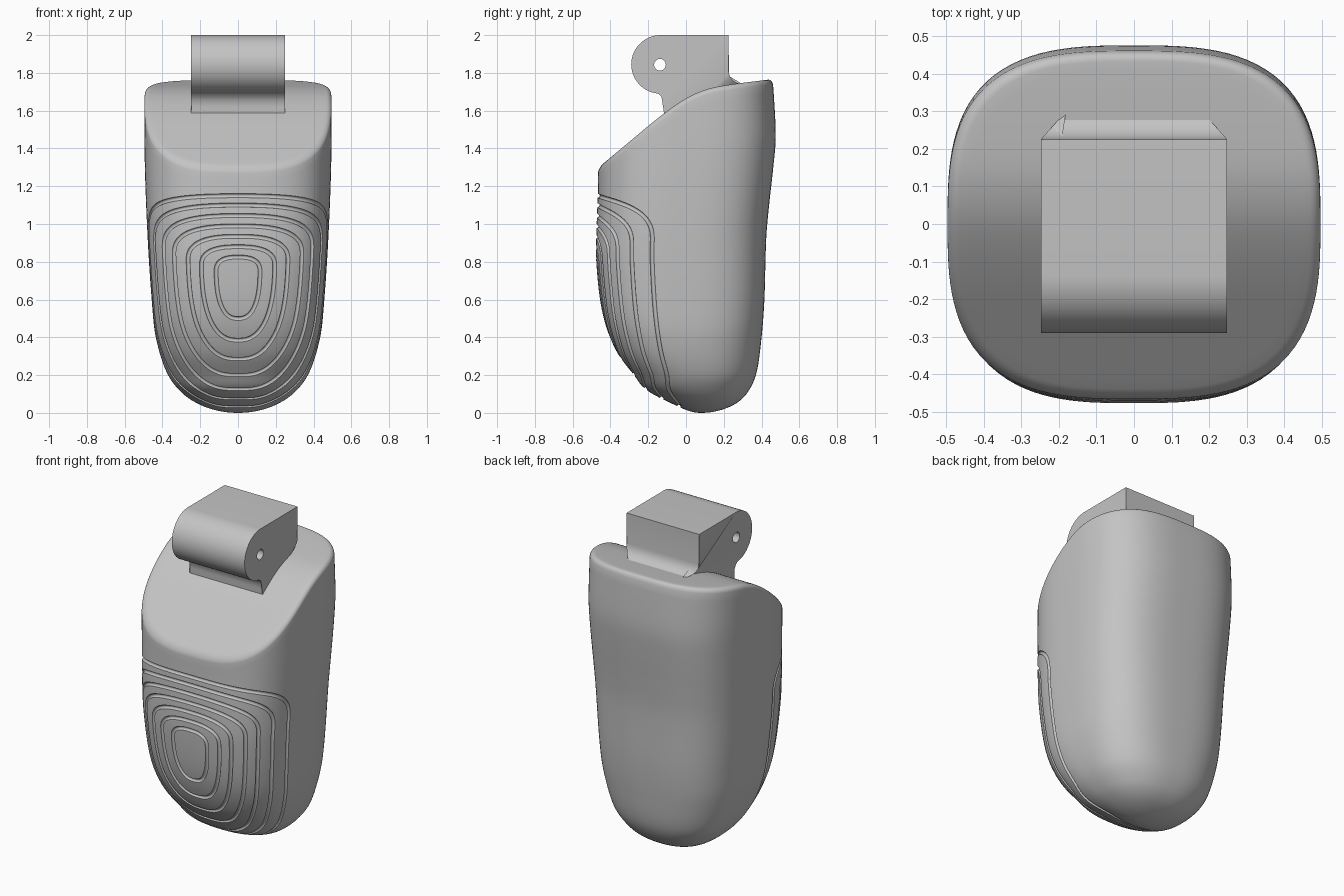
import bpy, bmesh
from math import sin, cos, pi, radians, sqrt
from mathutils import Vector

default_cube = bpy.data.objects.get("Cube")
if default_cube:
    bpy.data.objects.remove(default_cube, do_unlink=True)

grey = bpy.data.materials.new("plain_grey")
grey.use_nodes = True
grey.diffuse_color = (0.55, 0.55, 0.55, 1)
grey.node_tree.nodes["Principled BSDF"].inputs["Base Color"].default_value = (0.55, 0.55, 0.55, 1)


def smooth_curve(points, root=False):
    """Return a smooth function through (key, value) points."""
    keys = [sqrt(p[0]) if root else p[0] for p in points]
    vals = [p[1] for p in points]
    last = len(keys) - 1

    def slope(i):
        a, b = max(i - 1, 0), min(i + 1, last)
        return (vals[b] - vals[a]) / (keys[b] - keys[a])

    slopes = [slope(i) for i in range(last + 1)]

    def value(key):
        key = sqrt(max(key, 0)) if root else key
        key = min(max(key, keys[0]), keys[-1])
        i = 0
        while i < last - 1 and key > keys[i + 1]:
            i += 1
        h = keys[i + 1] - keys[i]
        t = (key - keys[i]) / h
        return ((2*t**3 - 3*t**2 + 1) * vals[i] + (t**3 - 2*t**2 + t) * h * slopes[i]
                + (3*t**2 - 2*t**3) * vals[i + 1] + (t**3 - t**2) * h * slopes[i + 1])
    return value


# Body outline by height, and the sloping top by depth
half_width = smooth_curve([(0, 0), (.02, .14), (.05, .215), (.1, .29), (.2, .37), (.4, .435),
                           (.6, .457), (1, .482), (1.4, .495), (1.9, .495)], True)
front_y = smooth_curve([(0, .08), (.04, -.055), (.13, -.22), (.2, -.275), (.33, -.37), (.52, -.44),
                        (.8, -.475), (1, -.473), (1.16, -.467), (1.4, -.465), (1.9, -.46)], True)
back_y = smooth_curve([(0, .08), (.02, .2), (.05, .265), (.1, .32), (.2, .37), (.4, .4), (.6, .415),
                       (.93, .425), (1.1, .44), (1.3, .462), (1.45, .475), (1.6, .47), (1.9, .45)], True)
squareness = smooth_curve([(0, 2.2), (.2, 2.5), (.6, 2.9), (1.9, 3)])
top_z = smooth_curve([(-.48, 1.285), (-.3, 1.435), (-.13, 1.575), (0, 1.665), (.1, 1.71),
                      (.2, 1.733), (.48, 1.77)])


def skin(angle, z):
    """Point on the body; angle 0 faces the front."""
    n = squareness(z)
    s, c = sin(angle), cos(angle)
    r = (abs(s)**n + abs(c)**n) ** (-1 / n)
    f, b = front_y(z), back_y(z)
    return Vector((half_width(z) * r * s, (f + b) / 2 - (b - f) / 2 * r * c, z))


def finish(bm, name):
    bmesh.ops.recalc_face_normals(bm, faces=bm.faces)
    mesh = bpy.data.meshes.new(name)
    bm.to_mesh(mesh)
    bm.free()
    mesh.materials.append(grey)
    ob = bpy.data.objects.new(name, mesh)
    bpy.context.collection.objects.link(ob)
    return ob


def bridge(bm, ring_a, ring_b):
    count = len(ring_a)
    for i in range(count):
        j = (i + 1) % count
        bm.faces.new((ring_a[i], ring_a[j], ring_b[j], ring_b[i]))


def select_only(ob):
    bpy.ops.object.select_all(action='DESELECT')
    ob.select_set(True)
    bpy.context.view_layer.objects.active = ob


def carve(target, cutter):
    cutter.hide_render = True
    mod = target.modifiers.new("carve", 'BOOLEAN')
    mod.operation = 'DIFFERENCE'
    mod.solver = 'EXACT'
    mod.object = cutter
    select_only(target)
    bpy.ops.object.modifier_apply(modifier=mod.name)
    bpy.data.objects.remove(cutter, do_unlink=True)


def shade(ob, degrees):
    select_only(ob)
    bpy.ops.object.shade_smooth_by_angle(angle=radians(degrees))


# Body: lofted wall, rounded rim, sloping cap
SIDES, ROWS, RIM, CAP = 128, 64, 6, 16
EDGE = 0.028
angles = [2 * pi * i / SIDES for i in range(SIDES)]
rim_points = []
for a in angles:
    z = 1.6
    for _ in range(25):
        z = top_z(skin(a, z).y)
    rim_points.append(skin(a, z))

bm = bmesh.new()
rings = []
for k in range(1, ROWS + 1):
    u = (k / ROWS) ** 1.8
    rings.append([bm.verts.new(skin(a, (p.z - EDGE) * u)) for a, p in zip(angles, rim_points)])
for k in range(1, RIM + 1):
    t = pi / 2 * k / RIM
    scale = 1 - EDGE * (1 - cos(t)) / 0.48
    drop = EDGE * (1 - sin(t))
    rings.append([bm.verts.new((p.x * scale, p.y * scale, top_z(p.y * scale) - drop))
                  for p in rim_points])
for k in range(1, CAP):
    f = (1 - EDGE / 0.48) * (1 - k / CAP)
    rings.append([bm.verts.new((p.x * f, p.y * f, top_z(p.y * f))) for p in rim_points])
for ring_a, ring_b in zip(rings, rings[1:]):
    bridge(bm, ring_a, ring_b)
for ring, pole in ((rings[0], skin(0, 0)), (rings[-1], (0, 0, top_z(0)))):
    tip = bm.verts.new(pole)
    for i in range(SIDES):
        bm.faces.new((ring[i], ring[(i + 1) % SIDES], tip))
body = finish(bm, "body")

# Concentric grooves on the front: half angle, top height, bottom height
loops = [(14, .825, .5), (23, .88, .385), (31, .935, .285), (40, .99, .2),
         (48, 1.045, .125), (58, 1.1, .075), (71, 1.15, .033)]
STEPS, TUBE, RADIUS = 144, 12, 0.011
bm = bmesh.new()
for k, (spread, top, bottom) in enumerate(loops):
    grow = k / (len(loops) - 1)
    middle = top - 0.08 - 0.17 * grow
    path = []
    for i in range(STEPS):
        t = 2 * pi * i / STEPS
        n = 2.7 if sin(t) > 0 else 2.5 + 2 * grow**2
        r = (abs(cos(t))**n + abs(sin(t))**n) ** (-1 / n)
        height = top - middle if sin(t) > 0 else middle - bottom
        path.append(skin(radians(spread) * r * cos(t), middle + height * r * sin(t)))
    tubes = []
    for i, p in enumerate(path):
        along = (path[(i + 1) % STEPS] - path[i - 1]).normalized()
        across = along.cross(p - Vector((0, 0.1, 0.75))).normalized()
        out = across.cross(along)
        tubes.append([bm.verts.new(p + RADIUS * (cos(2*pi*j/TUBE) * across + sin(2*pi*j/TUBE) * out))
                      for j in range(TUBE)])
    for i in range(STEPS):
        bridge(bm, tubes[i], tubes[(i + 1) % STEPS])
carve(body, finish(bm, "groove_cutter"))
shade(body, 35)

# Hinge block: side profile drawn in y and z, narrowing at the rear foot
profile = [(-.135 + .155 * cos(radians(d)), 1.845 + .155 * sin(radians(d))) for d in range(90, 266, 7)]
profile += [(-.13, 1.675), (-.117, 1.65), (-.112, 1.62), (-.115, 1.56), (-.1, 1.48), (.3, 1.6)]
profile += [(.3 - .075 * sin(radians(d)), 1.815 - .075 * cos(radians(d))) for d in range(0, 91, 15)]
profile += [(.225, 2)]
bm = bmesh.new()
sides = []
for side in (-1, 1):
    sides.append([bm.verts.new((side * (.248 - max(y - .225, 0) * .9), y, z)) for y, z in profile])
bridge(bm, *sides)
for ring in sides:
    bmesh.ops.triangulate(bm, faces=[bm.faces.new(ring)])
hinge = finish(bm, "hinge_block")

# Pin hole through the knuckle
bpy.ops.mesh.primitive_cylinder_add(vertices=32, radius=.031, depth=1,
                                    location=(0, -.138, 1.843), rotation=(0, pi / 2, 0))
pin = bpy.context.object
pin.name = "pin_cutter"
pin.data.materials.append(grey)
carve(hinge, pin)
shade(hinge, 30)
